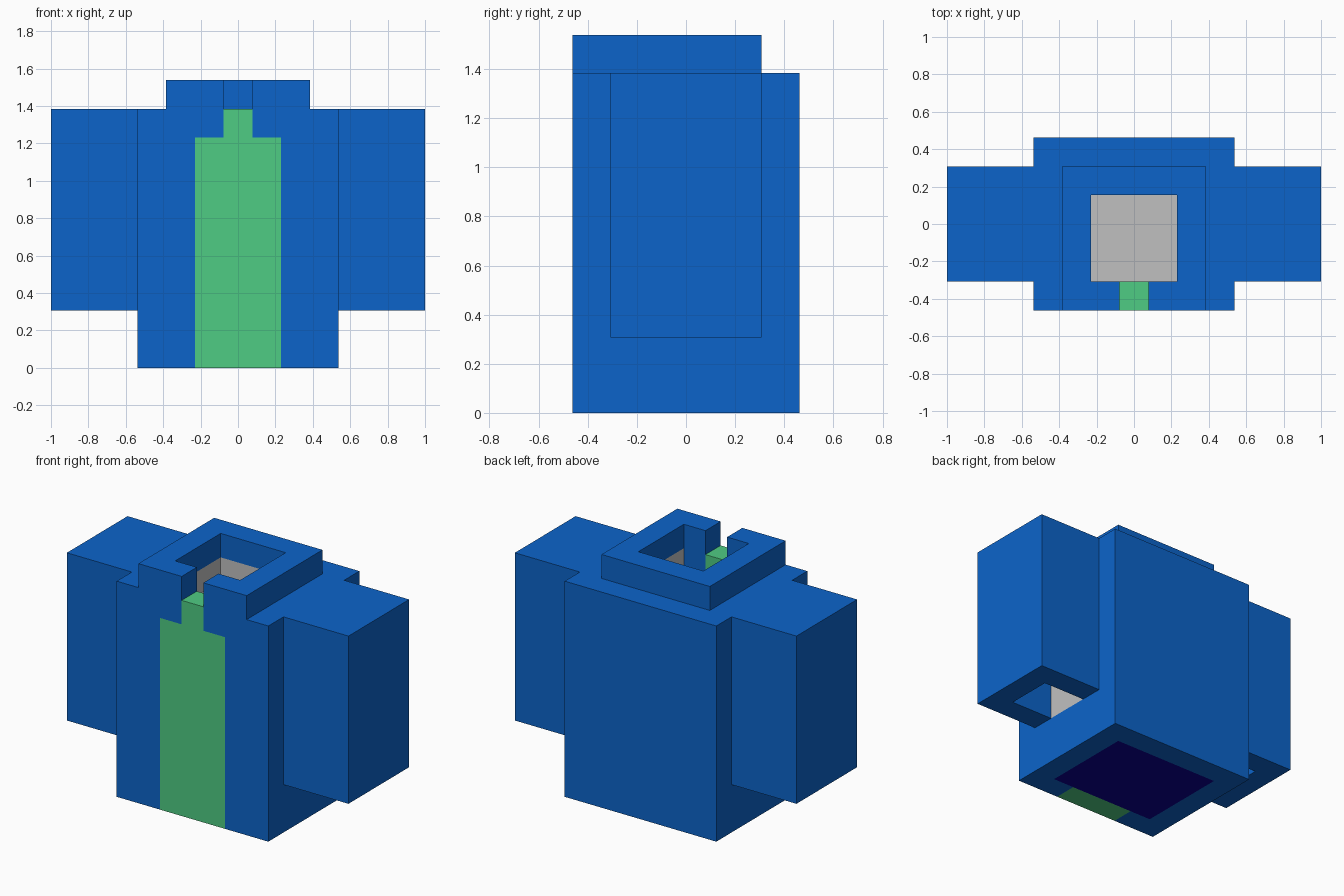
import bpy, bmesh, itertools

if "Cube" in bpy.data.objects:
    bpy.data.objects.remove(bpy.data.objects["Cube"])

# Blocky jacket on a 13 x 6 x 10 grid of cubes
CUBE = 2 / 13


def linear(c):
    c /= 255
    return c / 12.92 if c <= 0.04045 else ((c + 0.055) / 1.055) ** 2.4


COLOURS = {
    "jacket_blue": (12, 100, 202),
    "shirt_green": (79, 204, 131),
    "lining_grey": (192, 192, 192),
    "base_navy": (10, 0, 144),
}
NAMES = list(COLOURS)
MATERIALS = []
for name, rgb in COLOURS.items():
    mat = bpy.data.materials.new(name)
    mat.diffuse_color = (*[linear(c) for c in rgb], 1)
    mat.use_nodes = True
    mat.node_tree.nodes["Principled BSDF"].inputs["Base Color"].default_value = mat.diffuse_color
    MATERIALS.append(mat)

cells = {}  # grid position -> (part, colour)


def block(part, colour, xs, ys, zs, mirror=False):
    """Fill an inclusive range of cubes; part None carves them away."""
    for x, y, z in itertools.product(*[range(a, b + 1) for a, b in (xs, ys, zs)]):
        for i in ({x, 12 - x} if mirror else {x}):
            if part is None:
                cells.pop((i, y, z), None)
            else:
                side = ("left_" if i < 6 else "right_") if mirror and part == "sleeve" else ""
                cells[(i, y, z)] = (side + part, colour)


# torso with grey core and navy underside
block("torso", "jacket_blue", (3, 9), (0, 5), (0, 8))
block("torso", "lining_grey", (4, 8), (1, 4), (1, 8))
block("torso", "base_navy", (4, 8), (1, 4), (0, 0))
# green shirt front, narrowing at the neck
block("shirt_front", "shirt_green", (5, 7), (0, 0), (0, 7))
block("shirt_front", "shirt_green", (6, 6), (0, 0), (8, 8))
# sleeves, lined in grey and open at the cuffs
block("sleeve", "jacket_blue", (0, 2), (1, 4), (2, 8), True)
block("sleeve", "lining_grey", (1, 2), (2, 3), (2, 7), True)
block("torso", "lining_grey", (3, 3), (2, 3), (2, 7), True)
block(None, None, (1, 2), (2, 3), (2, 3), True)
# collar with neck opening and front slot
block("collar", "jacket_blue", (4, 8), (0, 4), (9, 9))
block(None, None, (5, 7), (1, 3), (8, 9))
block(None, None, (6, 6), (0, 0), (9, 9))


def skin(part):
    """Make an object from the exposed cube faces of one part."""
    bm = bmesh.new()
    for pos, (owner, colour) in cells.items():
        if owner != part:
            continue
        for axis, sign in itertools.product(range(3), (0, 1)):
            beside = list(pos)
            beside[axis] += 2 * sign - 1
            if tuple(beside) in cells:
                continue
            corners = []
            for u, v in ((0, 0), (1, 0), (1, 1), (0, 1)):
                p = list(pos)
                p[axis] += sign
                p[(axis + 1) % 3] += u
                p[(axis + 2) % 3] += v
                corners.append(bm.verts.new(((p[0] - 6.5) * CUBE, (p[1] - 3) * CUBE, p[2] * CUBE)))
            face = bm.faces.new(corners if sign else corners[::-1])
            face.material_index = NAMES.index(colour)
    bmesh.ops.remove_doubles(bm, verts=bm.verts, dist=0.001)
    # merge cube faces into large flat faces, keeping colour borders
    bmesh.ops.dissolve_limit(bm, angle_limit=0.02, verts=bm.verts, edges=bm.edges,
                             delimit={'MATERIAL'})
    mesh = bpy.data.meshes.new(part)
    bm.to_mesh(mesh)
    bm.free()
    for mat in MATERIALS:
        mesh.materials.append(mat)
    bpy.context.collection.objects.link(bpy.data.objects.new(part, mesh))


for part in sorted({owner for owner, _ in cells.values()}):
    skin(part)
